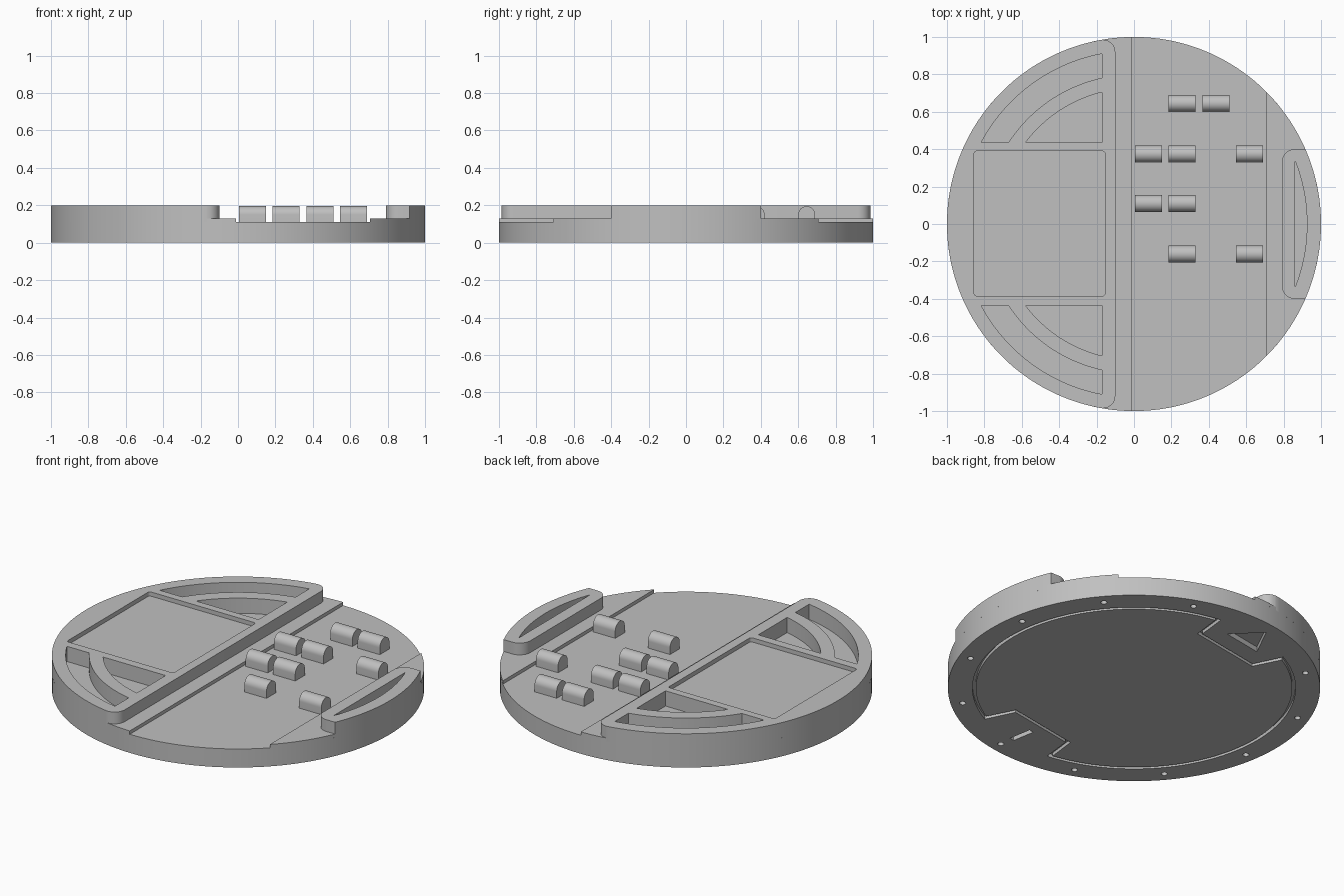
import bpy, bmesh
from math import sin, cos, asin, acos, radians, degrees

cube = bpy.data.objects.get("Cube")
if cube:
    bpy.data.objects.remove(cube, do_unlink=True)

grey = bpy.data.materials.new("light_grey")
grey.use_nodes = True
GREY = (0.527, 0.527, 0.527, 1)
grey.diffuse_color = GREY
grey.node_tree.nodes["Principled BSDF"].inputs["Base Color"].default_value = GREY

FLOOR, SHELF, TOP = 0.11, 0.13, 0.2


def arc(r, a0, a1, n=24, cx=0, cy=0):
    """Points along a circular arc, angles in degrees."""
    steps = [radians(a0 + (a1 - a0) * i / n) for i in range(n + 1)]
    return [(cx + r * cos(a), cy + r * sin(a)) for a in steps]


def circle(r, n, cx=0, cy=0):
    return arc(r, 0, 360, n, cx, cy)[:-1]


def rounded_rect(x0, x1, y0, y1, r):
    return (arc(r, 0, 90, 6, x1 - r, y1 - r) + arc(r, 90, 180, 6, x0 + r, y1 - r)
            + arc(r, 180, 270, 6, x0 + r, y0 + r) + arc(r, 270, 360, 6, x1 - r, y0 + r))


def add_prism(bm, pts, z0, z1):
    low = [bm.verts.new((x, y, z0)) for x, y in pts]
    high = [bm.verts.new((x, y, z1)) for x, y in pts]
    bm.faces.new(low)
    bm.faces.new(high)
    for i in range(len(pts)):
        bm.faces.new((low[i - 1], low[i], high[i], high[i - 1]))


def add_ring(bm, outer, inner, z0, z1):
    """Closed band between two loops with equal point counts."""
    loops = [[bm.verts.new((x, y, z)) for x, y in pts]
             for pts, z in ((outer, z0), (outer, z1), (inner, z1), (inner, z0))]
    for k in range(4):
        a, b = loops[k - 1], loops[k]
        for i in range(len(a)):
            bm.faces.new((a[i - 1], a[i], b[i], b[i - 1]))


def finish(name, bm):
    bmesh.ops.recalc_face_normals(bm, faces=bm.faces[:])
    mesh = bpy.data.meshes.new(name)
    bm.to_mesh(mesh)
    bm.free()
    mesh.materials.append(grey)
    obj = bpy.data.objects.new(name, mesh)
    bpy.context.collection.objects.link(obj)
    return obj


def prism(name, pts, z0, z1):
    bm = bmesh.new()
    add_prism(bm, pts, z0, z1)
    return finish(name, bm)


def select(obj):
    bpy.ops.object.select_all(action='DESELECT')
    obj.select_set(True)
    bpy.context.view_layer.objects.active = obj


def carve(obj, bm):
    """Cut the bmesh out of the object."""
    cutter = finish("cutter", bm)
    cutter.hide_render = True
    mod = obj.modifiers.new("carve", 'BOOLEAN')
    mod.operation = 'DIFFERENCE'
    mod.solver = 'EXACT'
    mod.object = cutter
    select(obj)
    bpy.ops.object.modifier_apply(modifier=mod.name)
    bpy.data.objects.remove(cutter, do_unlink=True)


def smooth(obj):
    select(obj)
    bpy.ops.object.shade_smooth_by_angle(angle=radians(30))


# Bottom details lie along one tilted axis
AXIS = 100


def on_axis(radial, side, flip=0):
    a = radians(AXIS + flip)
    return (radial * cos(a) - side * sin(a), radial * sin(a) + side * cos(a))


def lid_outline(gap):
    """Round lid with two tapered notches on opposite sides."""
    r, depth = 0.868 - gap, 0.655 - gap
    half = degrees(asin((0.26 + gap) / r))
    pts = []
    for flip in (0, 180):
        pts += [on_axis(depth, -0.21 - gap, flip), on_axis(depth, 0.21 + gap, flip)]
        pts += arc(r, AXIS + flip + half, AXIS + flip + 180 - half, 60)
    return pts


# Base disc with lid seam, screw holes, arrow and slot underneath
base = prism("base_disc", circle(1, 180), 0, FLOOR)
cuts = bmesh.new()
add_ring(cuts, lid_outline(0), lid_outline(0.018), -0.05, 0.02)
for k in range(12):
    if k != 3:
        a = radians(AXIS - 90 + 30 * k)
        add_prism(cuts, circle(0.017, 16, 0.935 * cos(a), 0.935 * sin(a)), -0.05, 0.04)
add_prism(cuts, [on_axis(0.757, -0.125), on_axis(0.927, 0), on_axis(0.757, 0.125)], -0.05, 0.03)
add_prism(cuts, [on_axis(r, s, 180) for r, s in
                 ((0.72, -0.015), (0.857, -0.015), (0.857, 0.015), (0.72, 0.015))], -0.05, 0.03)
carve(base, cuts)
smooth(base)

# Low shelves on either side of the sunken middle
x0, x1 = [degrees(acos(x)) for x in (-0.168, -0.01)]
smooth(prism("middle_shelf", arc(1, x1, x0, 8) + arc(1, -x0, -x1, 8), FLOOR, SHELF))
edge = degrees(acos(0.705))
smooth(prism("side_shelf", arc(1, -edge, edge, 48), FLOOR, SHELF))

# Raised deck with rounded corners, shallow tray and arched pockets
start = degrees(acos(-0.168))
deck = prism("raised_deck", arc(0.065, 0, 88, 8, -0.165, 0.92)
             + arc(1, start, 360 - start, 90)
             + arc(0.065, -88, 0, 8, -0.165, -0.92), FLOOR, TOP)
cuts = bmesh.new()
add_prism(cuts, rounded_rect(-0.855, -0.155, -0.385, 0.39, 0.015), TOP - 0.025, TOP + 0.1)
X, Y = -0.17, 0.435


def pocket_arc(r):
    return arc(r, degrees(acos(X / r)), 180 - degrees(asin(Y / r)), 24)


for side in (1, -1):
    for pts in (pocket_arc(0.926) + pocket_arc(0.80)[::-1], pocket_arc(0.725) + [(X, Y)]):
        add_prism(cuts, [(x, y * side) for x, y in pts], FLOOR - 0.05, TOP + 0.1)
carve(deck, cuts)
smooth(deck)

# Rounded grip on the side shelf with a crescent pocket
end = degrees(asin(0.4))
grip = prism("side_grip", arc(1, -end, end, 24) + arc(0.07, 90, 180, 12, 0.86, 0.33)
             + arc(0.07, 180, 270, 12, 0.86, -0.33), FLOOR, TOP)
cuts = bmesh.new()
tip = degrees(acos(0.862 / 0.925))
add_prism(cuts, arc(0.925, -tip, tip, 24), FLOOR - 0.05, TOP + 0.1)
carve(grip, cuts)
smooth(grip)

# Round-topped buttons in rows, with the columns each row uses
ROWS = {0.645: (1, 2), 0.375: (0, 1, 3), 0.11: (0, 1), -0.16: (1, 3)}
for y, columns in ROWS.items():
    for column in columns:
        left = 0.005 + 0.18 * column
        profile = [(0.045, FLOOR)] + arc(0.045, 0, 180, 20, 0, 0.15) + [(-0.045, FLOOR)]
        bm = bmesh.new()
        add_prism(bm, profile, left, left + 0.145)
        for v in bm.verts:
            v.co = (v.co.z, y + v.co.x, v.co.y)
        smooth(finish("button", bm))
